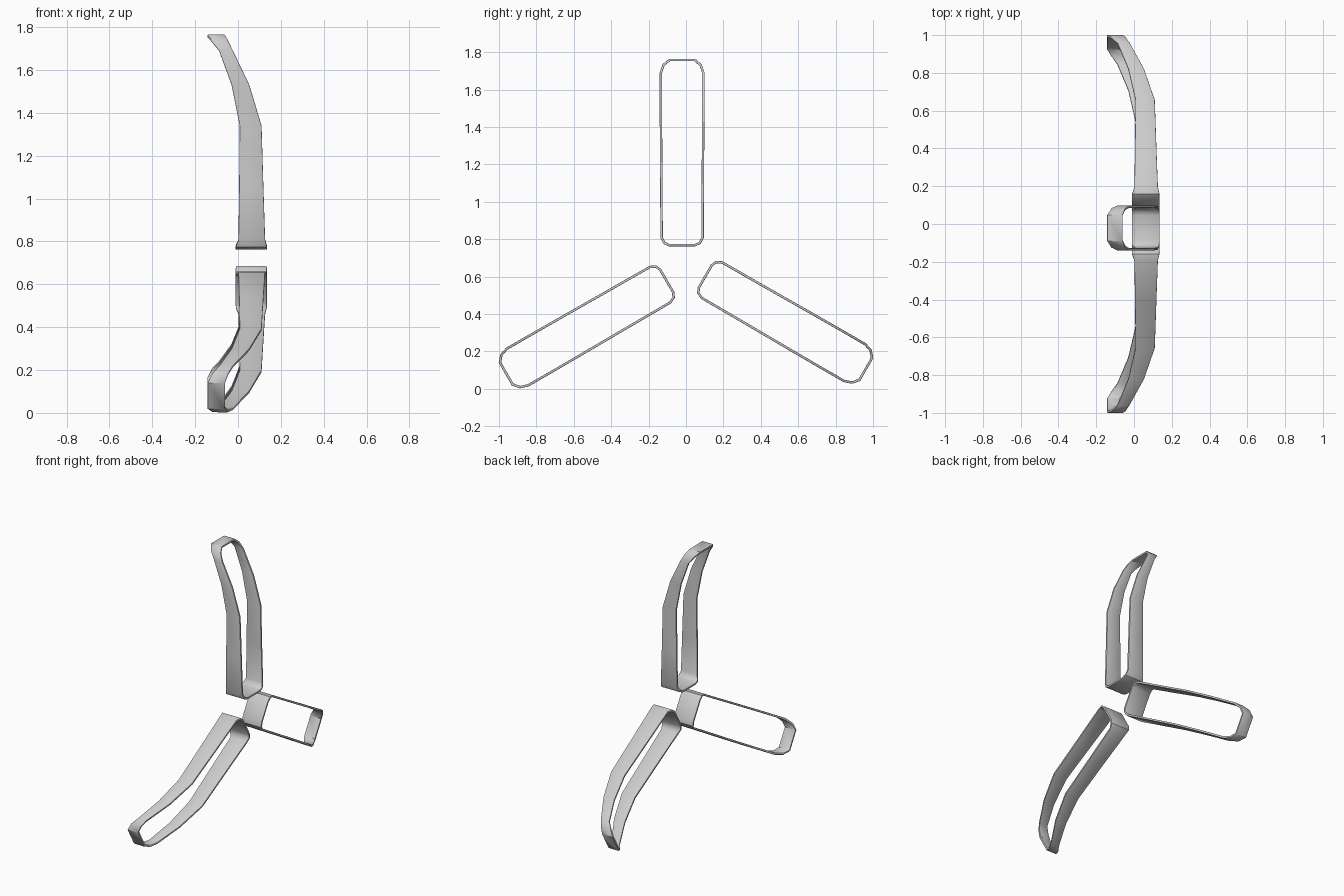
import bpy, bmesh
from math import radians
from mathutils import Vector, Matrix

if "Cube" in bpy.data.objects:
    bpy.data.objects.remove(bpy.data.objects["Cube"])

HUB = Vector((0, -0.007, 0.649))      # axis the three bands turn around
WALL = 0.013

# height -> (rear edge x, front edge x) of the bent band
BEND = [(0.76, -0.012, 0.135), (0.775, -0.010, 0.134), (0.81, 0.003, 0.126),
        (1.34, 0.008, 0.110), (1.53, -0.030, 0.053), (1.71, -0.095, -0.033),
        (1.735, -0.120, -0.045), (1.752, -0.138, -0.055), (1.765, -0.142, -0.060)]

# right half of the rounded outline: (half width, height)
HALF = [(0.070, 0.762), (0.100, 0.775), (0.116, 0.808), (0.117, 1.05), (0.119, 1.34),
        (0.120, 1.53), (0.120, 1.69), (0.105, 1.735), (0.070, 1.765)]


def bend_at(z):
    for (z0, a0, b0), (z1, a1, b1) in zip(BEND, BEND[1:]):
        if z <= z1 + 1e-6:
            t = (z - z0) / (z1 - z0)
            return a0 + (a1 - a0) * t, b0 + (b1 - b0) * t
    return BEND[-1][1:]


def blade_band(name, angle):
    outline = [Vector(p) for p in HALF] + [Vector((-y, z)) for y, z in reversed(HALF)]
    n = len(outline)
    bm = bmesh.new()
    rings = []
    for i, p in enumerate(outline):
        # mitred inward offset gives the inside of the wall
        d0 = (p - outline[i - 1]).normalized()
        d1 = (outline[(i + 1) % n] - p).normalized()
        n0, n1 = Vector((-d0.y, d0.x)), Vector((-d1.y, d1.x))
        inner = p + (n0 + n1) * (WALL / (1 + n0.dot(n1)))
        a, b = bend_at(p.y)
        rings.append([bm.verts.new((x, q.x - 0.021, q.y))
                      for x, q in ((a, p), (b, p), (b, inner), (a, inner))])
    for i in range(n):
        r, s = rings[i], rings[(i + 1) % n]
        for k in range(4):
            m = (k + 1) % 4
            bm.faces.new((r[k], r[m], s[m], s[k]))
    bmesh.ops.recalc_face_normals(bm, faces=bm.faces)
    # soften the long rims
    rims = [bm.edges.get((rings[i][k], rings[(i + 1) % n][k])) for i in range(n) for k in range(4)]
    bmesh.ops.bevel(bm, geom=rims, offset=0.003, segments=2, profile=0.5, affect='EDGES')
    bm.transform(Matrix.Translation(HUB) @ Matrix.Rotation(angle, 4, 'X') @ Matrix.Translation(-HUB))
    mesh = bpy.data.meshes.new(name)
    bm.to_mesh(mesh)
    bm.free()
    obj = bpy.data.objects.new(name, mesh)
    bpy.context.collection.objects.link(obj)
    bpy.ops.object.select_all(action='DESELECT')
    obj.select_set(True)
    bpy.context.view_layer.objects.active = obj
    bpy.ops.object.shade_smooth_by_angle(angle=radians(40))


# three bands spaced evenly around the hub axis
for label, deg in (("upper", 0), ("left", 120), ("right", 240)):
    blade_band(label + "_blade_band", radians(deg))
